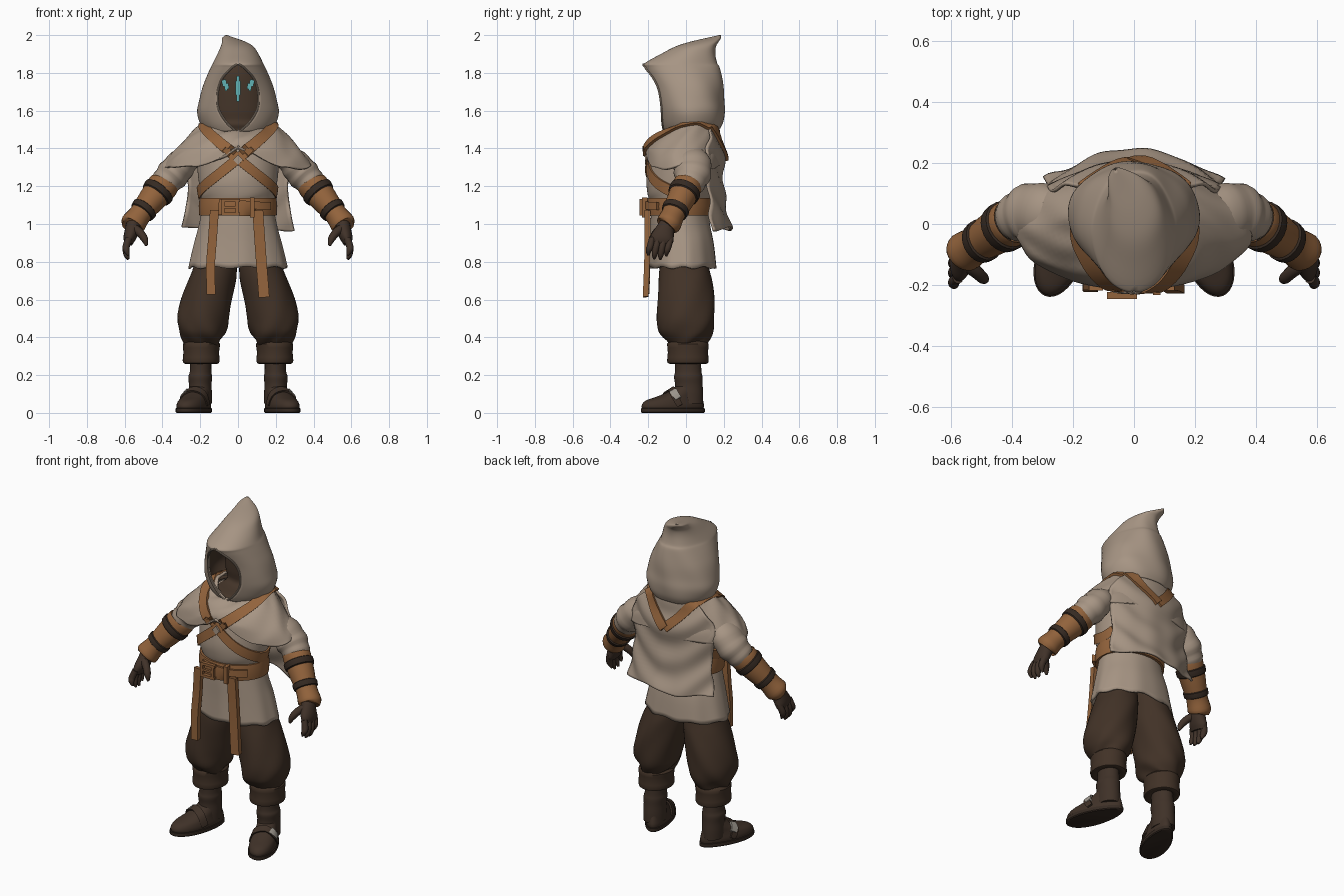
import bpy, bmesh, math
from math import sin, cos, pi
from mathutils import Vector, Matrix
from mathutils.bvhtree import BVHTree

if "Cube" in bpy.data.objects:
    bpy.data.objects.remove(bpy.data.objects["Cube"])


def material(name, r, g, b):
    m = bpy.data.materials.new(name)
    m.use_nodes = True
    m.diffuse_color = (r, g, b, 1)
    m.node_tree.nodes["Principled BSDF"].inputs["Base Color"].default_value = (r, g, b, 1)
    m.node_tree.nodes["Principled BSDF"].inputs["Roughness"].default_value = 0.9
    return m


CLOTH = material("linen cloth", .385, .30, .23)
LEATHER = material("tan leather", .29, .125, .045)
BAND = material("dark band", .036, .023, .016)
TROUSER = material("brown trousers", .054, .032, .02)
BOOT = material("boot leather", .05, .031, .021)
GLOVE = material("glove leather", .052, .032, .022)
LINING = material("hood lining", .058, .035, .022)
GLOW = material("teal glow", .12, .45, .46)
METAL = material("buckle metal", .34, .31, .27)
parts = []


def finish(name, bm, mats):
    bmesh.ops.remove_doubles(bm, verts=bm.verts, dist=.0004)
    bmesh.ops.recalc_face_normals(bm, faces=bm.faces)
    me = bpy.data.meshes.new(name)
    bm.to_mesh(me)
    bm.free()
    ob = bpy.data.objects.new(name, me)
    bpy.context.collection.objects.link(ob)
    for m in mats:
        me.materials.append(m)
    parts.append(ob)
    return ob


def spline(rows, k):
    """Catmull-Rom interpolation of tuples."""
    out = []
    for i in range(len(rows) - 1):
        a, b, c, d = (rows[max(0, min(len(rows) - 1, i + j))] for j in (-1, 0, 1, 2))
        for s in range(k):
            t = s / k
            out.append(tuple(q + .5 * t * (r - p + t * (2*p - 5*q + 4*r - w + t * (3*q - p - 3*r + w)))
                             for p, q, r, w in zip(a, b, c, d)))
    return out + [tuple(rows[-1])]


def skin(name, rings, mats, caps=True, loop=True):
    bm = bmesh.new()
    vs = [[bm.verts.new(p) for p in ring] for ring in rings]
    n = len(vs[0])
    for a, b in zip(vs, vs[1:]):
        for i in range(n if loop else n - 1):
            j = (i + 1) % n
            bm.faces.new((a[i], a[j], b[j], b[i]))
    if caps:
        bm.faces.new(vs[0])
        bm.faces.new(vs[-1])
    return finish(name, bm, mats)


def loft(name, rows, mat, s=1, n=40, k=4, caps=True, warp=None):
    """Stack of level ellipses: z, x centre, y centre, x radius, y radius."""
    rings = []
    rows = spline(rows, k)
    for i, (z, cx, cy, rx, ry) in enumerate(rows):
        ring = []
        for j in range(n):
            t = 2 * pi * j / n
            p = Vector((cx + rx * sin(t), cy - ry * cos(t), z))
            p = warp(p, t, i / (len(rows) - 1)) if warp else p
            ring.append(Vector((p.x * s, p.y, p.z)))
        rings.append(ring)
    return skin(name, rings, [mat], caps)


def tube(name, rows, mat, s=1, n=20, k=4, fold=0):
    """Tube along a path: x, y, z, radius across, radius front to back."""
    rows = spline(rows, k)
    pts = [Vector(r[:3]) for r in rows]
    rings = []
    for i, r in enumerate(rows):
        t = (pts[min(i + 1, len(pts) - 1)] - pts[max(i - 1, 0)]).normalized()
        side = t.cross(Vector((0, 1, 0))).normalized()
        up = side.cross(t)
        f = 1 + fold * sin(i * 1.5)
        ring = [pts[i] + side * r[3] * f * cos(a) + up * r[4] * f * sin(a)
                for a in (2 * pi * j / n for j in range(n))]
        rings.append([Vector((p.x * s, p.y, p.z)) for p in ring])
    return skin(name, rings, [mat])


def strap(name, pts, width, mat, centre, tree=None, thick=.014, s=1):
    """Flat ribbon, laid on the surface in the tree when there is one."""
    centre = Vector(centre)
    path = [Vector(p) for p in spline(pts, 8)]
    rings = []
    for i, p in enumerate(path):
        t = (path[min(i + 1, len(path) - 1)] - path[max(i - 1, 0)]).normalized()
        side = t.cross(p - centre).normalized() * width / 2
        edge = []
        for q in (p - side, p, p + side):
            d = (q - centre).normalized()
            hit = tree.ray_cast(centre + d, -d)[0] if tree else None
            q = hit or q
            edge.append((q - d * .006, q + d * thick))
        ring = [e[1] for e in edge] + [e[0] for e in reversed(edge)]
        rings.append([Vector((v.x * s, v.y, v.z)) for v in ring])
    return skin(name, rings, [mat])


def box(name, pos, size, mat, turn=0):
    bm = bmesh.new()
    bmesh.ops.create_cube(bm, size=1, matrix=Matrix.Translation(pos) @ Matrix.Rotation(turn, 4, 'Y')
                          @ Matrix.Diagonal((*size, 1)))
    return finish(name, bm, [mat])


def thicken(ob, amount, inner=0):
    m = ob.modifiers.new("thickness", 'SOLIDIFY')
    m.thickness, m.offset, m.material_offset = amount, -1, inner


def tree_of(*obs):
    verts, polys = [], []
    for ob in obs:
        base = len(verts)
        verts += [v.co.copy() for v in ob.data.vertices]
        polys += [[base + i for i in f.vertices] for f in ob.data.polygons]
    return BVHTree.FromPolygons(verts, polys)


# Tunic with a pleated skirt
def pleat(p, t, u):
    low = max(0, u - .6) / .4
    f = 1 + low * (.014 * sin(7 * t + 1) + .008 * sin(12 * t))
    p.x, p.y = p.x * f, p.y * f
    p.z += low ** 4 * .006 * sin(9 * t) + (1 - low) * .006 * sin(4 * t + 20 * u)
    return p


tunic = loft("tunic", [(1.47, 0, .01, .17, .12), (1.42, 0, -.01, .22, .165), (1.3, 0, -.02, .215, .182),
                       (1.22, 0, -.03, .208, .18), (1.16, 0, -.035, .20, .168), (1.1, 0, -.035, .188, .15),
                       (1.0, 0, -.03, .205, .157), (.9, 0, -.02, .232, .168), (.77, 0, -.015, .262, .178)],
             CLOTH, n=72, caps=False, warp=pleat)
thicken(tunic, .012)


# Shoulder shawl, collar dipped and hem raised at the middle of the front
def drape(p, t, u):
    front = max(0, cos(t))
    middle = max(0, 1 - abs(p.x) / .22)
    p.z += u ** 2 * (.11 * front ** .5 * middle + .007 * sin(5 * t)) - .07 * front * (1 - u) ** 2
    p.z += .005 * sin(9 * t + 14 * u)
    return Vector((p.x * (1 + .012 * u * sin(11 * t)), p.y, p.z))


shawl = loft("shoulder_shawl", [(1.56, 0, .03, .14, .11), (1.53, 0, .02, .195, .145), (1.47, 0, .0, .262, .178),
                                (1.40, 0, -.012, .325, .195), (1.345, 0, -.012, .37, .202),
                                (1.30, 0, -.012, .392, .205)],
             CLOTH, n=72, caps=False, warp=drape)
thicken(shawl, .014)

# Cape down the back with hanging swags
rings = []
for z, y, w in spline([(1.51, .17, .17), (1.45, .187, .24), (1.35, .202, .285), (1.2, .2, .265),
                       (1.07, .218, .28), (.975, .24, .30)], 6):
    ring = []
    for i in range(33):
        x = w * (i / 16 - 1)
        swag = .008 * sin(34 * (z - 2.2 * x * x)) + .006 * sin(38 * x) * (1.5 - z)
        hem = .012 * sin(17 * x) * max(0, 1.15 - z) * 5
        ring.append(Vector((x, y - 1.05 * x * x + swag, z + hem)))
    rings.append(ring)
cape = skin("back_cape", rings, [CLOTH], caps=False, loop=False)
thicken(cape, .012)
body = tree_of(tunic, shawl, cape)

# Neck folds
for i, (z, rx, ry) in enumerate([(1.48, .165, .148), (1.455, .15, .163)]):
    loft("neck_fold_%d" % (i + 1), [(z + .03, 0, .02, rx - .04, ry - .04), (z + .015, 0, .01, rx, ry),
                                    (z - .01, 0, 0, rx + .01, ry + .01), (z - .03, 0, 0, rx - .03, ry - .03)],
         CLOTH, caps=False, warp=lambda p, t, u: p + Vector((0, 0, -.02 * cos(t))))

# Hood: z, x centre, y centre, x radius, y radius, half angle of the face opening
hood_rows = spline([(1.49, 0, .035, .172, .15, .05), (1.53, 0, .035, .2, .165, .27), (1.59, 0, .03, .217, .175, .45),
                    (1.65, 0, .02, .208, .18, .55), (1.72, 0, .01, .19, .187, .57), (1.78, 0, -.005, .166, .195, .48),
                    (1.83, 0, -.02, .143, .2, .2), (1.852, 0, -.025, .132, .193, 0), (1.9, 0, .012, .108, .145, 0),
                    (1.94, -.005, .052, .086, .107, 0), (1.965, -.022, .098, .062, .075, 0),
                    (1.985, -.05, .147, .034, .038, 0), (2.0, -.062, .18, .004, .004, 0)], 4)
rings, rim = [], []
for z, cx, cy, rx, ry, a in hood_rows:
    a = max(0, a)
    ring = []
    for j in range(57):
        t = a + (2 * pi - 2 * a) * j / 56
        f = 1 + .016 * sin(6 * t + 16 * z) * sin(t / 2) ** 2
        y = cy - ry * f * cos(t)
        ring.append(Vector((cx + rx * f * sin(t), y, z + .3 * max(0, y) * max(0, 1.8 - z))))
    rings.append(ring)
    if a > .03:
        rim.append((ring[0].x, ring[0].y, z, .006, .006))
hood = skin("hood", rings, [CLOTH, LINING], caps=False, loop=False)
thicken(hood, .012, 1)
for s, side in ((1, "left"), (-1, "right")):
    tube(side + "_hood_hem", rim, CLOTH, s, n=8, k=1)

# Shadowed head and glowing marks
loft("shadowed_head", [(1.46, 0, .02, .15, .12), (1.5, 0, .02, .145, .115), (1.53, 0, .08, .12, .07),
                       (1.6, 0, .09, .14, .075), (1.72, 0, .09, .13, .075), (1.8, 0, .08, .09, .06),
                       (1.85, 0, .07, .03, .03)], LINING)
for z, w, h in ((1.715, .014, .135), (1.72, .028, .075)):
    box("centre_mark", (0, .008, z), (w, .006, h), GLOW)
for s, side in ((1, "left"), (-1, "right")):
    for x, z, w, h in ((.066, 1.735, .014, .06), (.078, 1.745, .012, .035), (.055, 1.73, .012, .03)):
        box(side + "_mark", (x * s, .008, z), (w, .006, h), GLOW, .15 * s)

# Crossed chest straps, under the hood to a point on the back
chest = [tunic, shawl]
for s, side in ((1, "left"), (-1, "right")):
    chest.append(strap(side + "_chest_strap",
                       [(0, .2, 1.35), (.08, .18, 1.43), (.14, .13, 1.5), (.165, .03, 1.52), (.16, -.08, 1.49),
                        (.09, -.17, 1.42), (0, -.2, 1.345), (-.1, -.19, 1.265), (-.18, -.12, 1.2),
                        (-.2, -.02, 1.17), (-.2, .045, 1.18)],
                       .052, LEATHER, (0, 0, 1.3), body, .013 + .003 * s, s))
knot = tree_of(*chest)
for name, x, z, w, mat in (("left_strap_knot", .055, 1.385, .034, LEATHER), ("strap_diamond", 0, 1.34, .036, CLOTH),
                           ("right_strap_knot", -.055, 1.385, .034, LEATHER)):
    y = knot.ray_cast(Vector((x, -1, z)), Vector((0, 1, 0)))[0].y
    box(name, (x, y, z), (w, .014, w), mat, pi / 4)

# Belt, buckle and hanging ends
belt = loft("belt", [(1.045, 0, -.035, .185, .15), (1.045, 0, -.037, .205, .172), (1.095, 0, -.037, .208, .178),
                     (1.138, 0, -.037, .203, .17), (1.138, 0, -.035, .18, .15)], LEATHER, n=64, k=1, caps=False)
strap("belt_tongue", [(-.1, -.2, 1.09), (0, -.215, 1.085), (.1, -.195, 1.078), (.165, -.145, 1.075)],
      .078, LEATHER, (0, .05, 1.085), tree_of(belt), .018)
for z in (1.052, 1.125):
    box("buckle_bar", (-.035, -.235, z), (.09, .022, .016), LEATHER)
for x in (-.08, -.005):
    box("buckle_post", (x, -.235, 1.088), (.017, .022, .088), LEATHER)
box("buckle_prong", (-.04, -.238, 1.088), (.08, .014, .013), LEATHER)
box("belt_loop", (.075, -.218, 1.088), (.024, .03, .105), LEATHER)
strap("right_hanging_end", [(-.125, -.195, 1.07), (-.135, -.192, .92), (-.145, -.195, .78), (-.142, -.2, .63)],
      .046, LEATHER, (-.13, 1.5, .85), None, .024)
strap("left_hanging_end", [(.105, -.195, 1.07), (.115, -.195, .92), (.125, -.198, .78), (.138, -.205, .615)],
      .056, LEATHER, (.12, 1.5, .85), None, .024)


# Limbs, made once and mirrored
def crease(p, t, u):
    p.z += .01 * sin(3 * t + 8 * u) * u
    f = .006 * sin(5 * t + 14 * u) * u
    return p + Vector((f * sin(t), -f * cos(t), 0))


yaw = Matrix.Rotation(.36, 4, 'Z')
ankle = Vector((.195, .02, 0))


def toe_out(p, t, u):
    p.x *= 1 + .16 * cos(t)
    return ankle + yaw @ (p - Vector((0, .02, 0)))


for s, side in ((1, "left_"), (-1, "right_")):
    # Sleeve, bracer and bands
    tube(side + "sleeve", [(.2, .015, 1.38, .05, .07), (.28, .03, 1.335, .075, .095), (.335, .035, 1.275, .086, .1),
                           (.375, .025, 1.23, .08, .085), (.405, .012, 1.195, .068, .07)],
         CLOTH, s, n=28, fold=.035)
    arm = [(.39, .012, 1.215, .07, .07), (.396, .008, 1.204, .082, .078), (.455, -.028, 1.13, .073, .073),
           (.515, -.066, 1.055, .06, .062), (.556, -.092, 1.0, .067, .066), (.562, -.098, .99, .05, .05)]
    tube(side + "bracer", arm, LEATHER, s, n=24)
    path = spline(arm, 10)
    for name, i in (("upper_band", 13), ("lower_band", 25)):
        rows = [(*r[:3], r[3] + e, r[4] + e)
                for r, e in zip(path[i:i + 6], (-.01, .007, .008, .008, .007, -.01))]
        tube(side + name, rows, BAND, s, n=24, k=1)
    # Glove
    tube(side + "palm", [(.552, -.09, 1.01, .037, .042), (.56, -.11, .97, .038, .05), (.574, -.126, .925, .033, .062),
                         (.58, -.132, .895, .022, .055)], GLOVE, s)
    for i, drop in enumerate((.835, .815, .812, .83)):
        y = -.178 + .032 * i
        tube(side + "finger_%d" % (i + 1), [(.578, y, .925, .018, .018), (.592, y - .012, .88, .019, .018),
                                            (.59, y - .02, drop + .025, .016, .016),
                                            (.58, y - .022, drop, .006, .006)], GLOVE, s, n=10)
    tube(side + "thumb", [(.555, -.13, .98, .024, .024), (.52, -.155, .955, .022, .022), (.495, -.178, .92, .019, .019),
                          (.485, -.185, .885, .007, .007)], GLOVE, s, n=10)
    # Baggy trousers, cuff and boot
    loft(side + "trouser_leg", [(.87, .11, -.01, .1, .11), (.77, .122, -.008, .115, .13), (.7, .138, -.004, .126, .142),
                                (.6, .165, 0, .134, .15), (.5, .185, 0, .136, .152), (.43, .187, 0, .124, .143),
                                (.385, .188, .005, .1, .115), (.36, .19, .01, .08, .095)], TROUSER, s, warp=crease)
    loft(side + "trouser_cuff", [(.38, .193, .01, .08, .095), (.365, .193, .01, .098, .11), (.32, .195, .01, .094, .106),
                                 (.275, .195, .01, .098, .11), (.26, .195, .01, .085, .098), (.27, .195, .01, .05, .06)],
         TROUSER, s, k=2)
    loft(side + "boot_shaft", [(.29, .197, .01, .056, .068), (.22, .198, .012, .057, .07), (.19, .2, .012, .063, .075),
                               (.15, .2, .015, .06, .073), (.1, .2, .015, .062, .076), (.05, .2, .015, .062, .076)],
         BOOT, s)
    shoe = loft(side + "shoe", [(.015, 0, -.075, .07, .17), (.04, 0, -.075, .073, .174), (.065, 0, -.066, .068, .16),
                                (.085, 0, -.04, .062, .128), (.11, 0, -.01, .057, .092), (.14, 0, .01, .05, .068)],
                BOOT, 1, warp=toe_out)
    loft(side + "sole", [(0, 0, -.075, .072, .172), (.005, 0, -.075, .077, .179), (.024, 0, -.075, .077, .179),
                         (.026, 0, -.075, .068, .165)], BAND, s, k=1, warp=toe_out)
    tree = tree_of(shoe)
    for v in shoe.data.vertices:
        v.co.x *= s
    if s < 0:
        shoe.data.flip_normals()
    mid = (.225, -.04, .03)
    strap(side + "shoe_strap", [(.31, -.03, .04), (.29, -.055, .08), (.245, -.075, .12), (.19, -.09, .09), (.165, -.09, .04)],
          .035, BOOT, mid, tree, .01, s)
    strap(side + "shoe_buckle", [(.295, -.04, .075), (.283, -.055, .09), (.265, -.065, .11)],
          .034, METAL, mid, tree, .014, s)

# Smooth shading with crisp edges
bpy.ops.object.select_all(action='DESELECT')
for ob in parts:
    ob.select_set(True)
bpy.context.view_layer.objects.active = parts[0]
bpy.ops.object.shade_smooth_by_angle(angle=math.radians(40))
